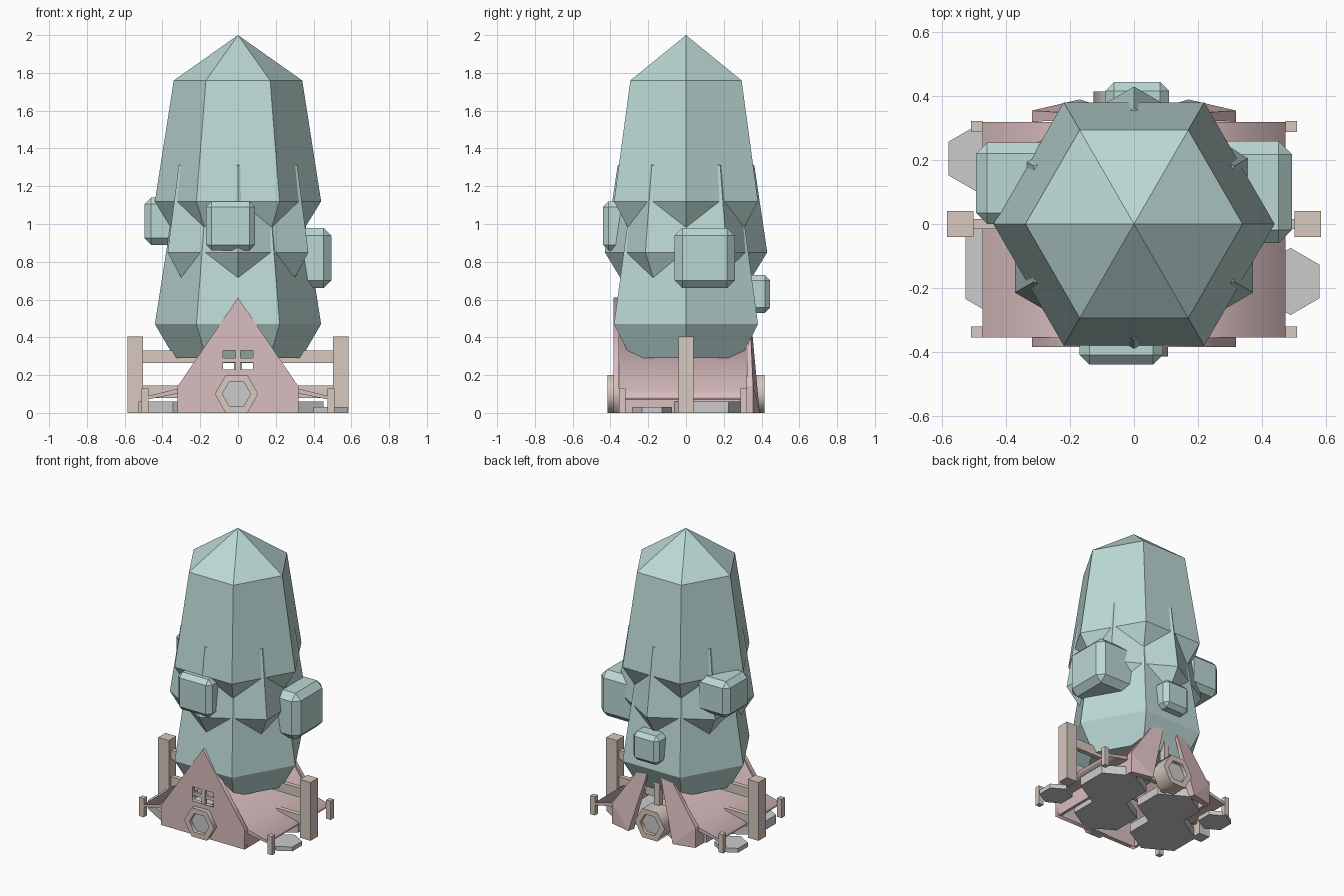
import bpy, bmesh, math
from mathutils import Vector

if "Cube" in bpy.data.objects:
    bpy.data.objects.remove(bpy.data.objects["Cube"])


def material(name, rgb):
    m = bpy.data.materials.new(name)
    m.diffuse_color = (*rgb, 1)
    m.use_nodes = True
    m.node_tree.nodes["Principled BSDF"].inputs["Base Color"].default_value = m.diffuse_color
    return m


TEAL = material("teal", (0.50, 0.69, 0.66))
PINK = material("pink", (0.70, 0.51, 0.52))
TAN = material("tan", (0.68, 0.58, 0.52))


def add(name, bm, mat=None):
    bmesh.ops.recalc_face_normals(bm, faces=bm.faces)
    me = bpy.data.meshes.new(name)
    bm.to_mesh(me)
    bm.free()
    ob = bpy.data.objects.new(name, me)
    bpy.context.collection.objects.link(ob)
    if mat:
        me.materials.append(mat)
    return ob


def box(name, x, y, z, mat, bevel=0):
    bm = bmesh.new()
    bmesh.ops.create_cube(bm, size=1)
    for v in bm.verts:
        v.co = Vector([(a + b) / 2 + c * (b - a) for (a, b), c in zip((x, y, z), v.co)])
    if bevel:
        bmesh.ops.bevel(bm, geom=bm.edges[:], offset=bevel, segments=1, affect='EDGES')
    return add(name, bm, mat)


def hex_stack(name, cx, cy, rings, turn, mat=None):
    """Six-sided lathe of (radius, z) rings; radius 0 makes a point."""
    bm = bmesh.new()
    loops = []
    for r, z in rings:
        if r == 0:
            loops.append([bm.verts.new((cx, cy, z))] * 6)
        else:
            loops.append([bm.verts.new((cx + r * math.cos(math.radians(60 * i + turn)),
                                        cy + r * math.sin(math.radians(60 * i + turn)), z))
                          for i in range(6)])
    for a, b in zip(loops, loops[1:]):
        for i in range(6):
            j = (i + 1) % 6
            bm.faces.new(list(dict.fromkeys((a[i], a[j], b[j], b[i]))))
    for end in (loops[0], loops[-1]):
        if len(set(end)) == 6:
            bm.faces.new(end)
    return add(name, bm, mat)


def plate(name, outlines, y0, y1, mat=None):
    """Flat xz outline (first) with holes (others), extruded along y."""
    cu = bpy.data.curves.new(name, 'CURVE')
    cu.dimensions = '2D'
    cu.fill_mode = 'BOTH'
    cu.extrude = (y1 - y0) / 2
    for pts in outlines:
        sp = cu.splines.new('POLY')
        sp.points.add(len(pts) - 1)
        for p, (x, z) in zip(sp.points, pts):
            p.co = (x, z, 0, 1)
        sp.use_cyclic_u = True
    ob = bpy.data.objects.new(name, cu)
    ob.rotation_euler.x = math.pi / 2
    ob.location.y = (y0 + y1) / 2
    bpy.context.collection.objects.link(ob)
    if mat:
        cu.materials.append(mat)
    bpy.ops.object.select_all(action='DESELECT')
    ob.select_set(True)
    bpy.context.view_layer.objects.active = ob
    bpy.ops.object.convert(target='MESH')
    return ob


def hex_pts(cx, cz, r):
    return [(cx + r * math.cos(math.radians(60 * i)), cz + r * math.sin(math.radians(60 * i)))
            for i in range(6)]


# Tree crown: three overlapping six-sided tiers, the middle one turned
hex_stack("crown_top", 0, 0, [(.33, .94), (.44, 1.12), (.34, 1.76), (0, 2.0)], 0, TEAL)
hex_stack("crown_middle", 0, 0, [(.32, .67), (.43, .85), (.362, 1.31), (0, 1.5)], 30, TEAL)
hex_stack("crown_bottom", 0, 0, [(.335, .29), (.44, .47), (.34, 1.11)], 0, TEAL)

# Leaf clumps on the crown
box("clump_front", (-.17, .09), (-.44, -.18), (.86, 1.12), TEAL, .03)
box("clump_left", (-.495, -.245), (0, .255), (.89, 1.14), TEAL, .035)
box("clump_right", (.175, .495), (-.06, .26), (.66, .98), TEAL, .042)
box("clump_back", (-.09, .11), (.245, .445), (.53, .73), TEAL, .028)

# Tent front with window hole
gable = [(-.32, 0), (.32, 0), (.32, .14), (0, .61), (-.32, .14)]
window = [(-.08, .23), (.08, .23), (.08, .33), (-.08, .33)]
plate("tent_front", [gable, window], -.385, -.355, PINK)
box("window_mullion", (-.014, .014), (-.38, -.36), (.23, .33), TAN)
box("window_crossbar", (-.08, .08), (-.378, -.362), (.268, .29), TAN)

for s, side in ((-1, "left"), (1, "right")):
    # Tent roof sheet with a flared hem, and low wall
    roof = [(0, .595), (.315, .13), (.475, .09), (.475, .072), (.305, .105), (0, .56)]
    plate("tent_roof_" + side, [[(s * x, z) for x, z in roof]], -.355, .32, PINK)
    box("tent_wall_" + side, sorted((s * .30, s * .32)), (-.355, .33), (0, .125), PINK)

    # Back door flap, pulled open and outward
    bm = bmesh.new()
    for p in ((0, .335, .6), (.32, .355, .14), (.32, .32, .14), (.32, .355, 0),
              (.32, .32, 0), (.17, .39, 0), (.16, .34, 0)):
        bm.verts.new((s * p[0], p[1], p[2]))
    bmesh.ops.convex_hull(bm, input=bm.verts[:])
    add("door_flap_" + side, bm, PINK)

    # Fence post and tent pegs
    box("fence_post_" + side, sorted((s * .503, s * .585)), (-.04, .04), (0, .405), TAN)
    for y, end in ((-.338, "front"), (.305, "back")):
        box(f"tent_peg_{end}_{side}", sorted((s * .475, s * .51)),
            (y - .017, y + .017), (0, .13), TAN)

# Fence rails run through the tent
for i, z in enumerate((.08, .265)):
    box(f"fence_rail_{i}", (-.505, .505), (-.016, .016), (z, z + .065), TAN)

# Six-sided round frames with grey panes, front and back
for name, cx, y0, y1, p0, p1 in (("front", -.008, -.415, -.35, -.39, -.37),
                                 ("back", -.012, .30, .415, .37, .39)):
    plate("hex_frame_" + name, [hex_pts(cx, .1, .115), hex_pts(cx, .1, .075)], y0, y1, TAN)
    plate("hex_pane_" + name, [hex_pts(cx, .1, .078)], p0, p1)
box("tent_pole", (-.02, .02), (.28, .32), (0, .42), TAN)

# Flat stones on the ground
for i, (x, y, r, h) in enumerate(((.27, .12, .21, .06), (-.16, .15, .20, .055),
                                  (-.345, -.13, .21, .06), (.09, -.17, .20, .055),
                                  (.49, -.18, .105, .03), (-.49, .205, .105, .03))):
    hex_stack(f"stone_{i}", x, y, [(r, 0), (r, h)], 30)
